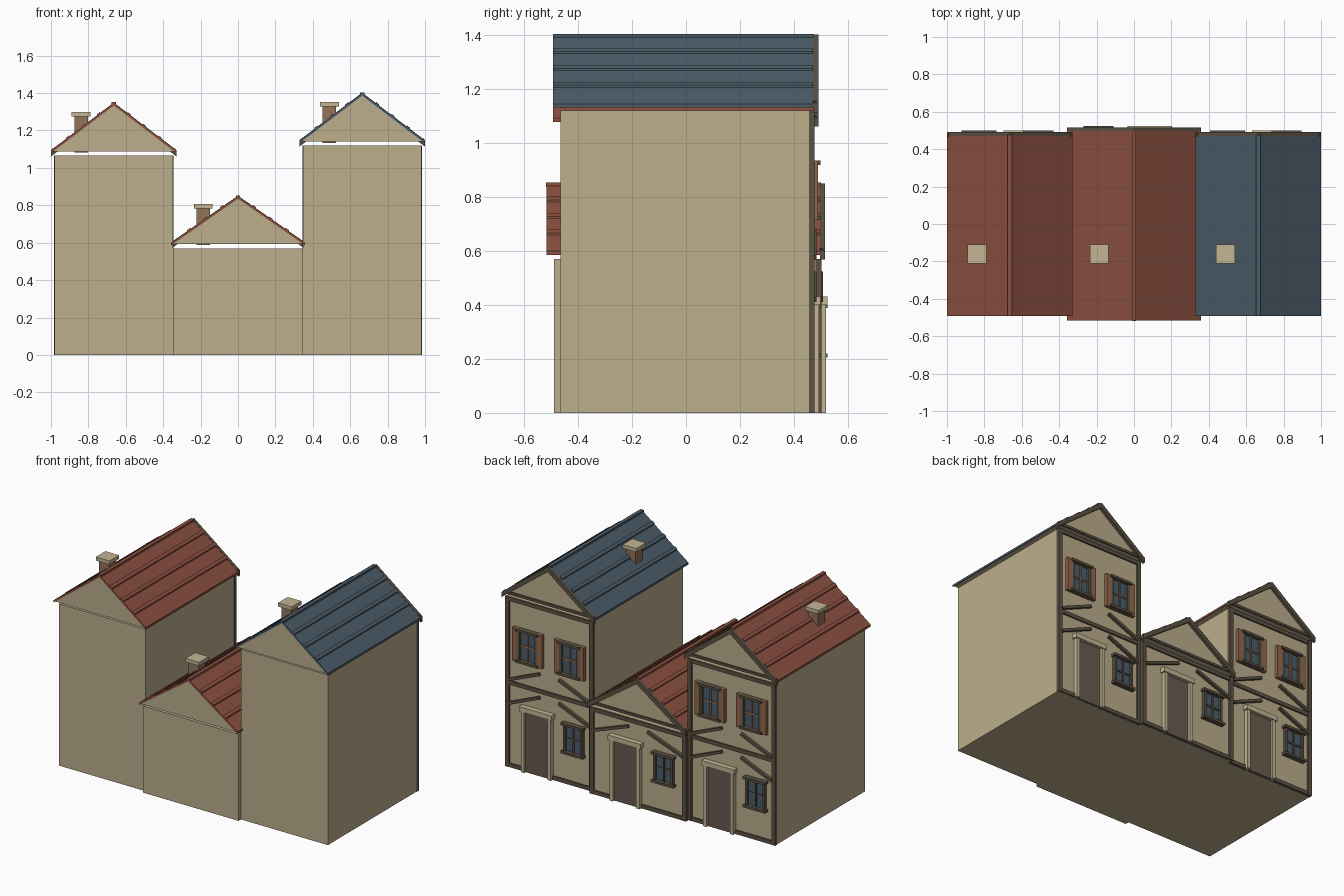
import bpy, bmesh
from mathutils import Vector

cube = bpy.data.objects.get("Cube")
if cube:
    bpy.data.objects.remove(cube, do_unlink=True)


def material(name, r, g, b):
    lin = [((v / 255 + 0.055) / 1.055) ** 2.4 for v in (r, g, b)] + [1.0]
    m = bpy.data.materials.new(name)
    m.use_nodes = True
    m.diffuse_color = lin
    bsdf = m.node_tree.nodes["Principled BSDF"]
    bsdf.inputs["Base Color"].default_value = lin
    bsdf.inputs["Roughness"].default_value = 0.9
    return m


PLASTER = material("plaster", 188, 174, 140)
STONE = material("pale_stone", 196, 182, 148)
RED = material("red_tile", 140, 81, 65)
BLUE = material("blue_slate", 75, 92, 104)
TIMBER = material("dark_timber", 92, 82, 68)
DOOR = material("door_wood", 104, 91, 78)
SHUTTER = material("shutter_wood", 145, 103, 77)
BRICK = material("chimney_brick", 145, 115, 92)
GLASS = material("window_glass", 74, 94, 108)


def prism(name, profile, y0, y1, mat):
    """Extrude an x-z outline from y0 to y1."""
    bm = bmesh.new()
    face = bm.faces.new([bm.verts.new((x, y0, z)) for x, z in profile])
    ext = bmesh.ops.extrude_face_region(bm, geom=[face])
    moved = [g for g in ext["geom"] if isinstance(g, bmesh.types.BMVert)]
    bmesh.ops.translate(bm, verts=moved, vec=(0, y1 - y0, 0))
    bmesh.ops.recalc_face_normals(bm, faces=bm.faces)
    mesh = bpy.data.meshes.new(name)
    bm.to_mesh(mesh)
    bm.free()
    mesh.materials.append(mat)
    obj = bpy.data.objects.new(name, mesh)
    bpy.context.collection.objects.link(obj)
    return obj


def box(name, x0, x1, y0, y1, z0, z1, mat):
    return prism(name, [(x0, z0), (x1, z0), (x1, z1), (x0, z1)], y0, y1, mat)


def brace(name, a, b, width, y0, y1, mat):
    """Straight timber between two x-z points."""
    a, b = Vector(a), Vector(b)
    d = (b - a).normalized()
    n = Vector((-d.y, d.x)) * width / 2
    return prism(name, [a - n, b - n, b + n, a + n], y0, y1, mat)


def window(name, x, z, w, h, y, shutters):
    frame = SHUTTER if shutters else TIMBER
    box(name + "_glass", x - w / 2, x + w / 2, y - 0.005, y + 0.008,
        z - h / 2, z + h / 2, GLASS)
    bar = 0.016
    for s in (-1, 1):
        cx, cz = x + s * w / 2, z + s * h / 2
        box(name + "_side", cx - bar / 2, cx + bar / 2, y, y + 0.022,
            z - h / 2, z + h / 2, TIMBER)
        # lintel and sill
        box(name + "_ledge", x - w / 2 - 0.018, x + w / 2 + 0.018, y, y + 0.034,
            cz - bar / 2, cz + bar / 2, TIMBER)
        if shutters:
            inner = x + s * (w / 2 + 0.008)
            outer = inner + s * 0.038
            box(name + "_shutter", min(inner, outer), max(inner, outer),
                y, y + 0.024, z - h / 2 - 0.008, z + h / 2 + 0.008, SHUTTER)
    # glazing bars
    box(name + "_upright_bar", x - 0.005, x + 0.005, y, y + 0.015,
        z - h / 2, z + h / 2, frame)
    box(name + "_cross_bar", x - w / 2, x + w / 2, y, y + 0.014,
        z - 0.005, z + 0.005, frame)


def door(name, x, y):
    w, h, j = 0.17, 0.40, 0.024
    box(name + "_panel", x - w / 2, x + w / 2, y - 0.005, y + 0.012, 0, h, DOOR)
    for s in (-1, 1):
        cx = x + s * (w + j) / 2
        box(name + "_jamb", cx - j / 2, cx + j / 2, y, y + 0.028, 0, h, STONE)
    box(name + "_header", x - w / 2 - 0.034, x + w / 2 + 0.034, y, y + 0.034,
        h, h + 0.032, STONE)


def roof(name, c, half, base, rise, yf, yb, tile):
    apex = base + rise
    prism(name + "_gable", [(c - half, base), (c + half, base), (c, apex)],
          yf, yb, PLASTER)

    def strip(part, side, t0, t1, lo, hi, y0, y1, mat):
        p = [(c + side * half * t, apex - rise * t) for t in (t0, t1)]
        prism(name + part, [(p[0][0], p[0][1] + lo), (p[1][0], p[1][1] + lo),
                            (p[1][0], p[1][1] + hi), (p[0][0], p[0][1] + hi)],
              y0, y1, mat)

    for s in (-1, 1):
        strip("_slope", s, 0, 1.018, -0.004, 0.01, yf - 0.002, yb, tile)
        for t in (0.25, 0.5, 0.75):
            strip("_batten", s, t - 0.025, t + 0.025, 0.008, 0.018,
                  yf - 0.002, yb, tile)
        strip("_bargeboard", s, 0, 1.018, -0.022, 0.012, yb, yb + 0.02, TIMBER)
    box(name + "_ridge", c - 0.012, c + 0.012, yf - 0.003, yb + 0.004,
        apex - 0.002, apex + 0.014, tile)
    box(name + "_tie", c - half, c + half, yb - 0.002, yb + 0.012,
        base, base + 0.016, TIMBER)


def chimney(name, x, base, top):
    y = -0.16
    box(name + "_shaft", x - 0.036, x + 0.036, y - 0.036, y + 0.036,
        base - 0.006, top - 0.02, BRICK)
    box(name + "_cap", x - 0.05, x + 0.05, y - 0.05, y + 0.05,
        top - 0.024, top, STONE)


def house(name, x0, x1, depth, height, base, rise, half, tile, storeys):
    c, y = (x0 + x1) / 2, depth
    box(name + "_walls", x0, x1, -y, y, 0, height, PLASTER)
    roof(name + "_roof", c, half, base, rise, -y - 0.025, y + 0.006, tile)
    chimney(name + "_chimney", c - half * 0.53, base, base + 0.213)

    # timber frame on the street side
    for s, edge in ((1, x0), (-1, x1)):
        a, b = sorted((edge - s * 0.003, edge + s * 0.024))
        box(name + "_post", a, b, y - 0.01, y + 0.012, 0, height, TIMBER)
    levels = [0.012, 0.555, height - 0.014][:storeys + 1]
    for z in levels:
        box(name + "_rail", x0, x1, y - 0.01, y + 0.01, z - 0.012, z + 0.013, TIMBER)
    for floor in range(storeys):
        z = (0.42, 0.575)[floor]
        for s in (-1, 1):
            edge = c + s * ((x1 - x0) / 2 - 0.02)
            brace(name + "_brace", (edge, z), (c + s * 0.07, z + 0.095),
                  0.018, y - 0.004, y + 0.018, TIMBER)

    # openings
    door(name + "_door", c + 0.085, y)
    window(name + "_lower_window", c - half * 0.54, 0.305, 0.125, 0.185, y, False)
    if storeys > 1:
        for s in (-1, 1):
            window(name + "_upper_window", c + s * 0.152, 0.825, 0.125, 0.205, y, True)


house("west_house", -0.98, -0.348, 0.465, 1.065, 1.087, 0.25, 0.33, RED, 2)
house("middle_house", -0.348, 0.348, 0.49, 0.57, 0.594, 0.245, 0.352, RED, 1)
house("east_house", 0.348, 0.98, 0.465, 1.12, 1.14, 0.25, 0.33, BLUE, 2)
